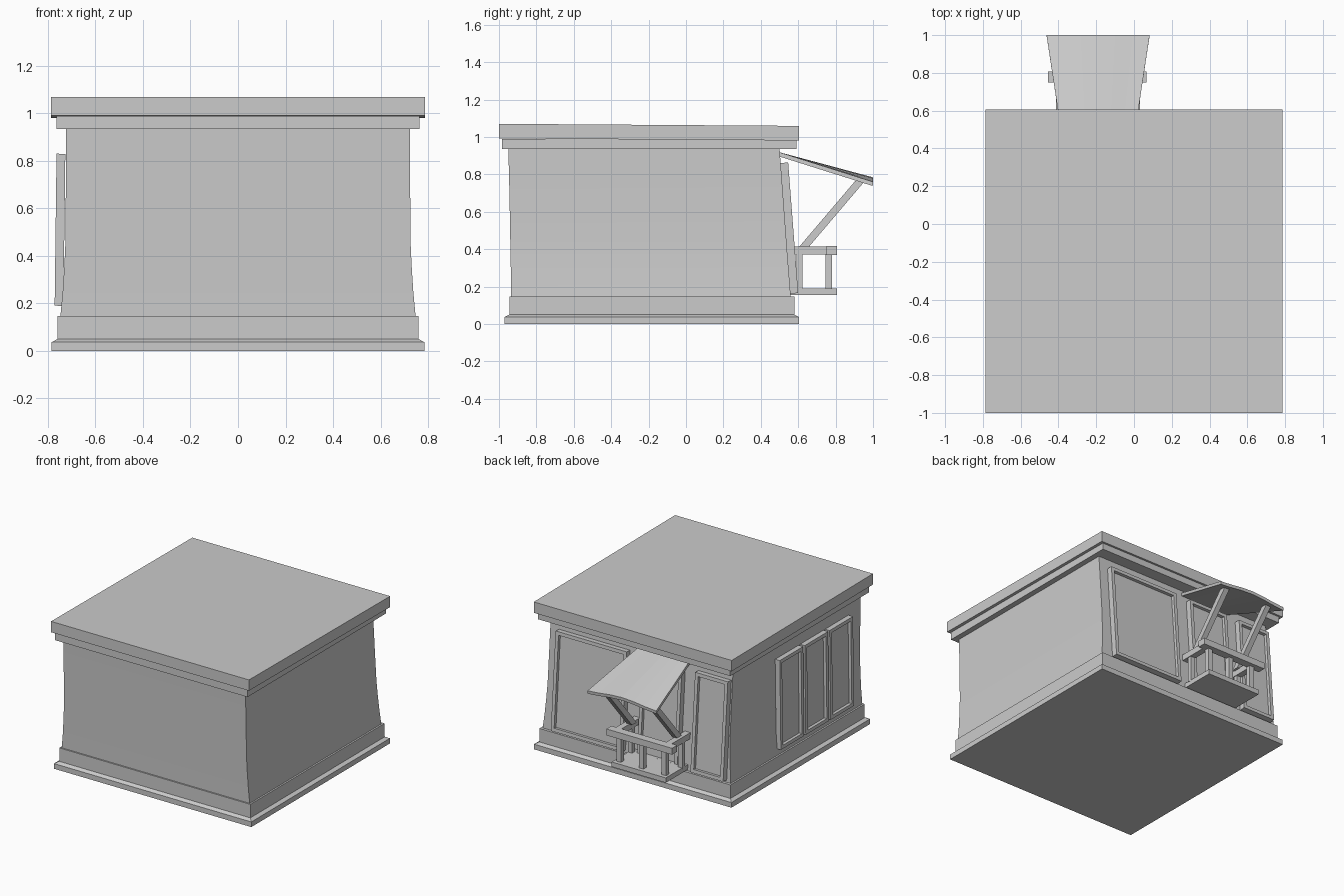
import bpy, bmesh
from mathutils import Vector

if "Cube" in bpy.data.objects:
    bpy.data.objects.remove(bpy.data.objects["Cube"])


def finish(name, bm, smooth=False):
    bmesh.ops.recalc_face_normals(bm, faces=bm.faces)
    me = bpy.data.meshes.new(name)
    bm.to_mesh(me)
    bm.free()
    ob = bpy.data.objects.new(name, me)
    bpy.context.collection.objects.link(ob)
    if smooth:
        bpy.context.view_layer.objects.active = ob
        ob.select_set(True)
        bpy.ops.object.shade_smooth_by_angle()
        ob.select_set(False)
    return ob


def loft(name, rings, smooth=False):
    """Skin closed rings of points and cap both ends."""
    bm = bmesh.new()
    rows = [[bm.verts.new(p) for p in r] for r in rings]
    n = len(rows[0])
    for a, b in zip(rows, rows[1:]):
        for i in range(n):
            j = (i + 1) % n
            bm.faces.new((a[i], a[j], b[j], b[i]))
    bm.faces.new(rows[0])
    bm.faces.new(rows[-1])
    return finish(name, bm, smooth)


def rect(z, hx, y0, y1, dz=0):
    return [(-hx, y0, z), (hx, y0, z), (hx, y1, z + dz), (-hx, y1, z + dz)]


def box(name, x0, x1, y0, y1, z0, z1):
    return loft(name, [[(x0, y0, z), (x1, y0, z), (x1, y1, z), (x0, y1, z)] for z in (z0, z1)])


def window(name, origin, u, v, width, height, depth=0.045, border=0.035, recess=0.022):
    """Framed panel lying on the wall plane spanned by u and v."""
    o, u, v = Vector(origin), Vector(u).normalized(), Vector(v).normalized()
    n = u.cross(v)
    bm = bmesh.new()
    low = [bm.verts.new(o + u * a * width + v * b * height) for a, b in ((0, 0), (1, 0), (1, 1), (0, 1))]
    top = [bm.verts.new(p.co + n * depth) for p in low]
    bm.faces.new(low)
    for i in range(4):
        j = (i + 1) % 4
        bm.faces.new((low[i], low[j], top[j], top[i]))
    face = bm.faces.new(top)
    bmesh.ops.recalc_face_normals(bm, faces=bm.faces)
    # slim outer bevel, then the recessed panel
    bmesh.ops.inset_region(bm, faces=[face], thickness=border, depth=0)
    panel = bmesh.ops.extrude_discrete_faces(bm, faces=[face])["faces"][0]
    bmesh.ops.translate(bm, verts=panel.verts, vec=-n * recess)
    finish(name, bm)


# house body
loft("plinth", [rect(0, .785, -.97, .605), rect(.037, .785, -.97, .605),
                rect(.05, .76, -.945, .58), rect(.147, .76, -.945, .58)])
loft("walls", [rect(.145, .748, -.935, .56), rect(.25, .738, -.936, .552),
               rect(.36, .731, -.938, .543), rect(.47, .726, -.94, .535),
               rect(.70, .725, -.944, .518), rect(.94, .725, -.95, .5)], smooth=True)
loft("cornice", [rect(.935, .765, -.985, .59), rect(.99, .765, -.985, .59, -.006)])
loft("roof_slab", [rect(.992, .787, -1, .605, -.011), rect(1.07, .787, -1, .605, -.011)])

# rear windows and door, leaning with the wall
lean = (0, -.06, .78)
for name, xa, xb in (("large_window", .09, .655), ("balcony_door", -.35, -.03),
                     ("narrow_window", -.715, -.455)):
    window(name, (xb, .555, .162), (-1, 0, 0), lean, xb - xa, .70)

# three windows on the left wall
for i in range(3):
    window(f"side_window_{i + 1}", (-.735, .025 - i * .283, .19), (0, -1, 0), (.008, 0, .64),
           .265, .64, depth=.037)

# balcony
CX = -.19
box("balcony_floor", CX - .215, CX + .215, .55, .808, .155, .19)
box("front_rail", CX - .265, CX + .257, .75, .808, .37, .416)
for side in (-1, 1):
    x = CX + side * .2
    box("side_rail", x - .022, x + .022, .53, .78, .371, .415)
    box("rear_post", x - .017, x + .017, .59, .622, .185, .375)
    # diagonal strut holding the awning
    s = CX + side * .18
    xs = (s - .02, s + .02)
    loft("awning_strut", [[(x, y, z) for x, y, z in (
        (xs[0], a, za), (xs[1], a, za), (xs[1], b, za), (xs[0], b, za))]
        for a, b, za in ((.603, .655, .41), (.905, .957, .765))])
for k in (-1, 0, 1):
    x = CX + k * .18
    box("front_post", x - .018, x + .018, .745, .78, .185, .375)

# awning: flaring sheet with a bowed front edge
N = 6
rings = []
for i in range(N + 1):
    t = 2 * i / N - 1
    bow = .024 * (1 - t * t) ** 2
    back, front = CX + t * .197, CX + t * .273
    rings.append([(back, .5, .918), (front, 1.0, .76 + bow), (front, .998, .738 + bow), (back, .5, .895)])
loft("awning", rings)
